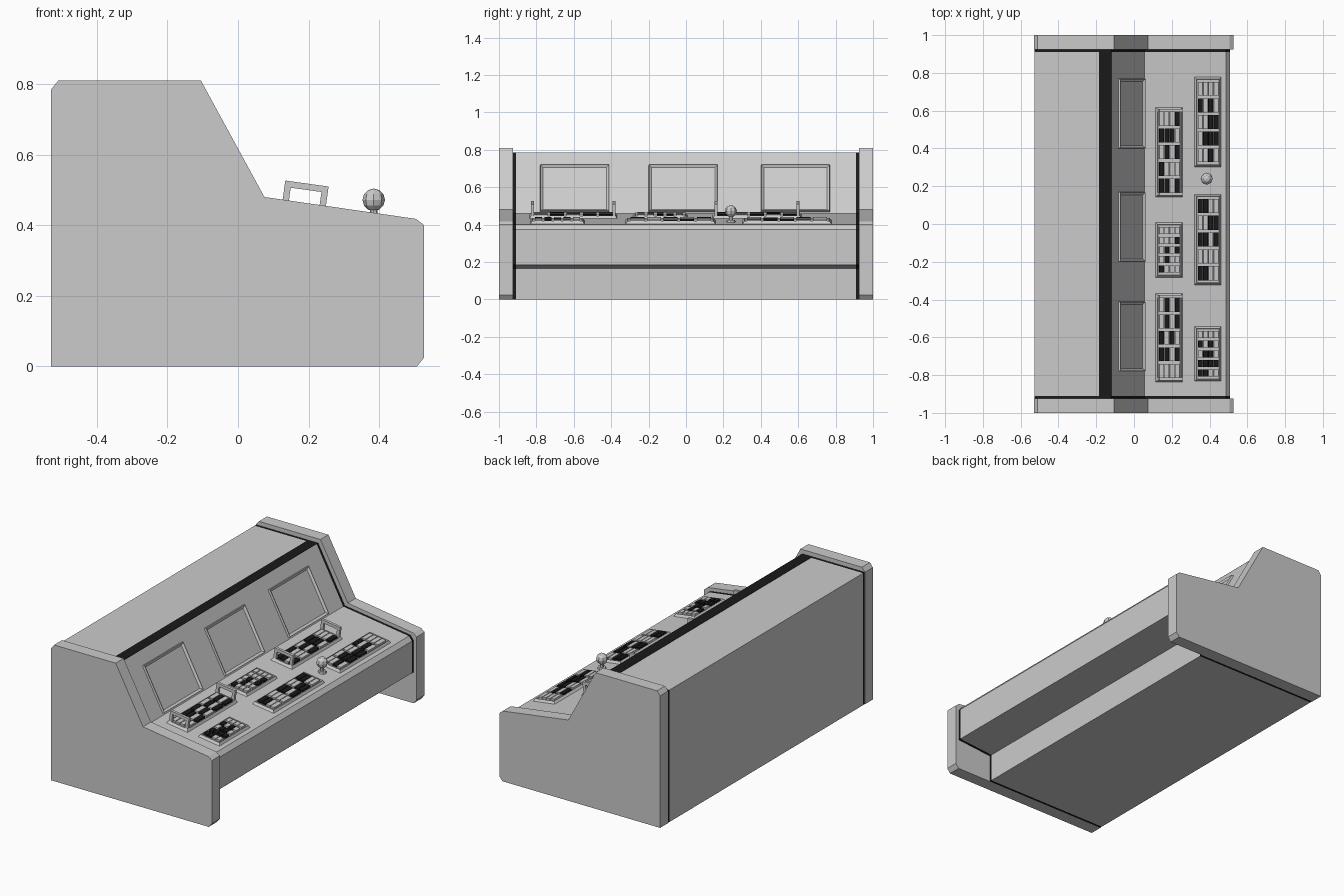
import bpy, bmesh, math, random
from mathutils import Matrix, Vector

if "Cube" in bpy.data.objects:
    bpy.data.objects.remove(bpy.data.objects["Cube"])

random.seed(4)
black = bpy.data.materials.new("black")
black.diffuse_color = (0.01, 0.01, 0.01, 1)
black.use_nodes = True
black.node_tree.nodes["Principled BSDF"].inputs["Base Color"].default_value = black.diffuse_color
grey = bpy.data.materials.new("grey")
grey.diffuse_color = (0.6, 0.6, 0.6, 1)
grey.use_nodes = True
grey.node_tree.nodes["Principled BSDF"].inputs["Base Color"].default_value = grey.diffuse_color


def finish(bm, name, mats=(), matrix=None):
    bmesh.ops.recalc_face_normals(bm, faces=bm.faces)
    me = bpy.data.meshes.new(name)
    bm.to_mesh(me)
    bm.free()
    ob = bpy.data.objects.new(name, me)
    bpy.context.collection.objects.link(ob)
    for m in mats:
        me.materials.append(m)
    if matrix:
        ob.matrix_world = matrix
    return ob


def extrude_profile(name, pts, y0, y1, mats=(), matrix=None):
    bm = bmesh.new()
    face = bm.faces.new([bm.verts.new((x, y0, z)) for x, z in pts])
    res = bmesh.ops.extrude_face_region(bm, geom=[face])
    verts = [v for v in res["geom"] if isinstance(v, bmesh.types.BMVert)]
    bmesh.ops.translate(bm, verts=verts, vec=(0, y1 - y0, 0))
    return finish(bm, name, mats, matrix)


def add_box(bm, size, centre, mat=0):
    m = Matrix.Translation(centre) @ Matrix.Diagonal((*size, 1))
    res = bmesh.ops.create_cube(bm, size=1, matrix=m)
    for f in {f for v in res["verts"] for f in v.link_faces}:
        f.material_index = mat


def tray(name, w, l, h, taper, rim, depth, matrix):
    """Raised frame with tapered sides and a sunken middle."""
    bm = bmesh.new()
    add_box(bm, (w, l, h + 0.004), (0, 0, h / 2 - 0.002))
    bm.faces.ensure_lookup_table()
    top = max(bm.faces, key=lambda f: f.calc_center_median().z)
    for v in top.verts:
        v.co.x -= math.copysign(taper, v.co.x)
        v.co.y -= math.copysign(taper, v.co.y)
    bmesh.ops.inset_region(bm, faces=[top], thickness=rim)
    bmesh.ops.translate(bm, verts=top.verts, vec=(0, 0, -depth))
    return finish(bm, name, (), matrix)


# Key points of the body
TOP, KNEE, EDGE = (-0.12, 0.785), (0.055, 0.46), (0.487, 0.40)
desk_ang = math.atan2(KNEE[1] - EDGE[1], EDGE[0] - KNEE[0])
screen_ang = math.atan2(TOP[1] - KNEE[1], KNEE[0] - TOP[0])


def on_desk(x, y):
    z = KNEE[1] - (x - KNEE[0]) * math.tan(desk_ang)
    return Matrix.Translation((x, y, z)) @ Matrix.Rotation(desk_ang, 4, 'Y')


# Main body and the dark seams beside it
body = [(-0.528, 0), (0.28, 0), (0.28, 0.165), (0.507, 0.185), (0.507, 0.375),
        EDGE, KNEE, TOP, (-0.528, 0.785)]
extrude_profile("console_body", body, -0.91, 0.91)

# End panels
side = [(-0.53, 0), (0.508, 0), (0.528, 0.025), (0.528, 0.40), (0.505, 0.418),
        (0.075, 0.48), (-0.105, 0.81), (-0.51, 0.81), (-0.53, 0.785)]
for s, label in ((-1, "front"), (1, "back")):
    extrude_profile(label + "_end_panel", side, s * 0.925, s * 1.0)
    extrude_profile(label + "_dark_seam", body, s * 0.91, s * 0.925, [black])

# Dark strip along the top edge
bm = bmesh.new()
add_box(bm, (0.065, 1.82, 0.004), (-0.1525, 0, 0.785))
finish(bm, "top_dark_strip", [black])

# Screens on the sloped face
for i, y in enumerate((-0.595, -0.015, 0.585)):
    m = Matrix.Translation((-0.016, y, 0.592)) @ Matrix.Rotation(screen_ang, 4, 'Y')
    tray("screen_%d" % (i + 1), 0.285, 0.37, 0.012, 0.003, 0.018, 0.010, m)

# Key panels: x centre, y start, y end, has handles
panels = [(0.185, 0.14, 0.62, True), (0.185, -0.285, 0.01, False),
          (0.185, -0.84, -0.365, True), (0.39, 0.30, 0.78, False),
          (0.39, -0.325, 0.16, False), (0.39, -0.835, -0.54, False)]
COLS, ROWS = 4, 5
for i, (x, y0, y1, handles) in enumerate(panels):
    length = y1 - y0
    m = on_desk(x, (y0 + y1) / 2)
    tray("key_panel_%d" % (i + 1), 0.148, length, 0.014, 0.012, 0.005, 0.006, m)
    bm = bmesh.new()
    px, py = 0.112 / COLS, (length - 0.04) / ROWS
    for r in range(ROWS):
        for c in range(COLS):
            centre = ((c - 1.5) * px, (r - 2) * py, 0.013)
            add_box(bm, (px - 0.004, py - 0.014, 0.012), centre,
                    int(random.random() < 0.35))
    finish(bm, "keys_%d" % (i + 1), [grey, black], m)

    # Guard handles at both ends of the long back panels
    if handles:
        arch = [(-0.062, 0.008), (-0.062, 0.077), (0.062, 0.077), (0.062, 0.008),
                (0.044, 0.008), (0.044, 0.059), (-0.044, 0.059), (-0.044, 0.008)]
        for s in (-1, 1):
            yc = s * (length / 2 - 0.02)
            extrude_profile("guard_handle", arch, yc - 0.008, yc + 0.008, (), m)

# Joystick: collar, stem and faceted knob
stick = Matrix.Translation((0.385, 0.24, 0))
bm = bmesh.new()
for r, z0, z1 in ((0.026, 0.408, 0.424), (0.012, 0.415, 0.455)):
    bmesh.ops.create_cone(bm, cap_ends=True, segments=8, radius1=r, radius2=r * 0.85,
                          depth=z1 - z0, matrix=Matrix.Translation((0, 0, (z0 + z1) / 2)))
bmesh.ops.create_uvsphere(bm, u_segments=8, v_segments=6, radius=0.032,
                          matrix=Matrix.Translation((0, 0, 0.472)))
finish(bm, "joystick", (), stick)
